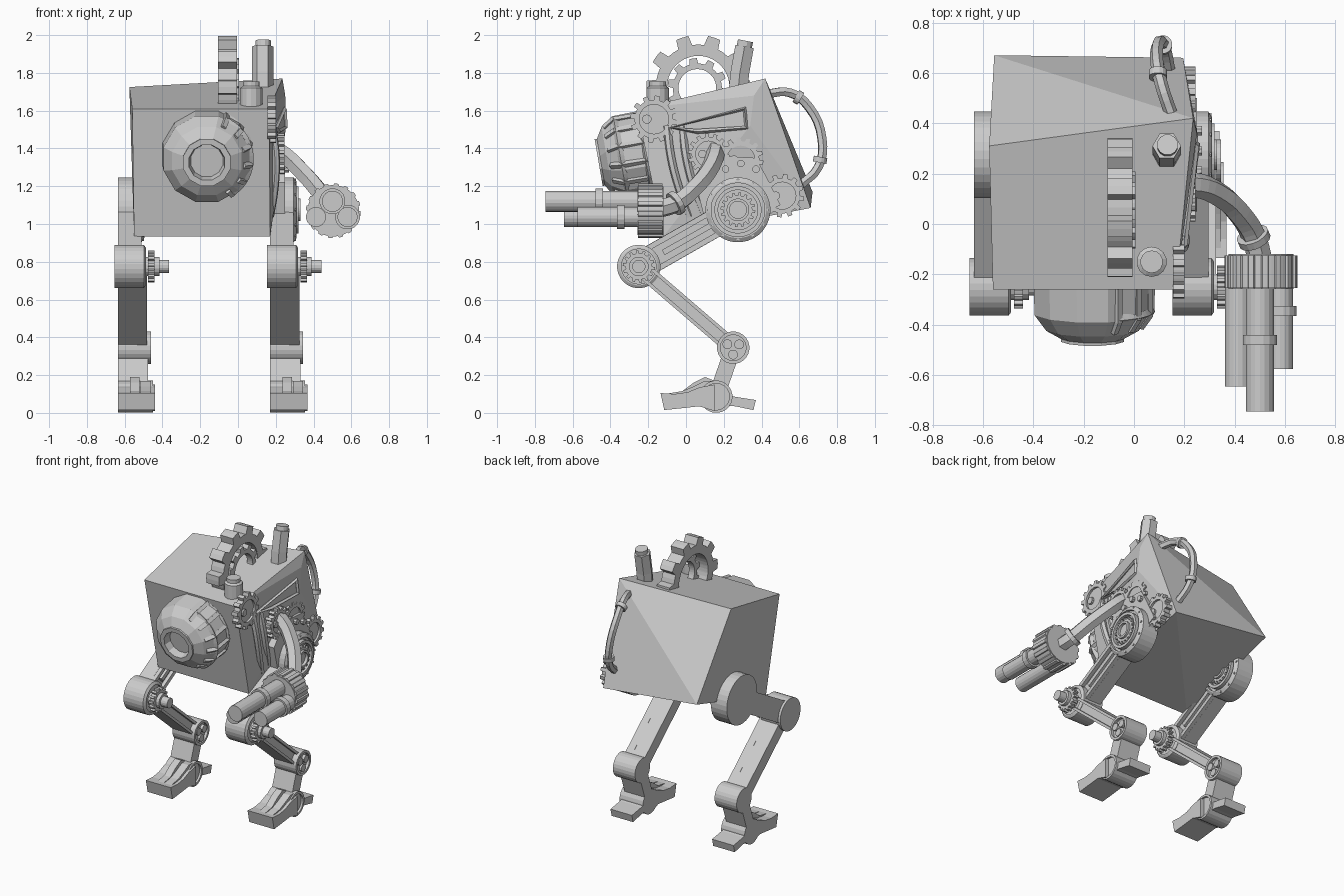
import bpy, bmesh, math
from mathutils import Vector

if "Cube" in bpy.data.objects:
    bpy.data.objects.remove(bpy.data.objects["Cube"])

def finish(name, bm):
    bmesh.ops.recalc_face_normals(bm, faces=bm.faces)
    me = bpy.data.meshes.new(name)
    bm.to_mesh(me)
    bm.free()
    ob = bpy.data.objects.new(name, me)
    bpy.context.collection.objects.link(ob)
    return ob

def frame(origin, axis):
    q = Vector(axis).to_track_quat('Z', 'Y')
    o = Vector(origin)
    return lambda a, r, t: o + q @ Vector((r * math.cos(a), r * math.sin(a), t))

def revolve(name, origin, axis, profile, n=24):
    """Solid of revolution, profile = (radius, distance along axis)."""
    bm, f = bmesh.new(), frame(origin, axis)
    rings = [[bm.verts.new(f((i + .5) * math.tau / n, r, t)) for i in range(n)] for r, t in profile]
    for a, b in zip(rings, rings[1:]):
        for i in range(n):
            j = (i + 1) % n
            bm.faces.new((a[i], a[j], b[j], b[i]))
    bm.faces.new(rings[0])
    bm.faces.new(rings[-1])
    return finish(name, bm)

def rod(name, p, q, r, n=16):
    d = Vector(q) - Vector(p)
    return revolve(name, p, d, [(r, 0), (r, d.length)], n)

def gear(name, origin, axis, depth, ro, rr, teeth, hole, phase=0):
    bm, f = bmesh.new(), frame(origin, axis)
    pts = []
    for k in range(teeth):
        for frac, r in ((0, rr), (.22, rr), (.45, rr), (.53, ro), (.72, ro), (.92, ro)):
            pts.append(((k + frac) * math.tau / teeth + phase, r))
    loops = [[bm.verts.new(f(a, r if out else hole, t)) for a, r in pts]
             for out, t in ((1, 0), (1, depth), (0, depth), (0, 0))]
    n = len(pts)
    for k in range(4):
        a, b = loops[k], loops[(k + 1) % 4]
        for i in range(n):
            j = (i + 1) % n
            bm.faces.new((a[i], a[j], b[j], b[i]))
    return finish(name, bm)

def prism(name, yz, x0, x1):
    bm = bmesh.new()
    a = [bm.verts.new((x0, y, z)) for y, z in yz]
    b = [bm.verts.new((x1, y, z)) for y, z in yz]
    bm.faces.new(a)
    bm.faces.new(b)
    for i in range(len(a)):
        j = (i + 1) % len(a)
        bm.faces.new((a[i], a[j], b[j], b[i]))
    return finish(name, bm)

def beam(name, p, q, w, x0, x1, off=0):
    p, q = Vector(p), Vector(q)
    d = (q - p).normalized()
    s = Vector((-d.y, d.x))
    h = s * w / 2
    p, q = p + s * off, q + s * off
    return prism(name, [p + h, q + h, q - h, p - h], x0, x1)

def tube(name, pts, r, res=1, cyclic=False, smooth=True):
    cu = bpy.data.curves.new(name, 'CURVE')
    cu.dimensions, cu.bevel_depth, cu.bevel_resolution = '3D', r, res
    cu.use_fill_caps, cu.resolution_u = True, 4
    sp = cu.splines.new('BEZIER')
    sp.bezier_points.add(len(pts) - 1)
    for b, p in zip(sp.bezier_points, pts):
        b.co = p
        b.handle_left_type = b.handle_right_type = 'AUTO' if smooth else 'VECTOR'
    sp.use_cyclic_u = cyclic
    ob = bpy.data.objects.new(name, cu)
    bpy.context.collection.objects.link(ob)
    bpy.ops.object.select_all(action='DESELECT')
    bpy.context.view_layer.objects.active = ob
    ob.select_set(True)
    bpy.ops.object.convert(target='MESH')
    for poly in bpy.context.object.data.polygons:
        poly.use_smooth = False

def collar(name, p, axis, r, w=.03):
    revolve(name, p, axis, [(r, -w / 2), (r, w / 2)], 16)

X, FRONT = (1, 0, 0), (0, -1, 0)

# Tilted hull with a faceted bulge on its right side
bm = bmesh.new()
for co in ((-.56, -.26, 1.61), (.165, -.26, 1.61), (.235, .42, 1.77), (-.575, .31, 1.725),
           (-.55, -.12, .935), (.17, -.12, .935), (.195, .66, 1.085), (-.555, .67, 1.17),
           (.255, .34, 1.52), (.25, .36, 1.68)):
    bm.verts.new(co)
bmesh.ops.convex_hull(bm, input=bm.verts)
bmesh.ops.dissolve_limit(bm, angle_limit=.1, verts=bm.verts, edges=bm.edges)
finish("hull", bm)

# Raised trim and bent strips on the right side
tube("side_window_frame", [(.2, -.08, 1.51), (.245, .31, 1.61), (.25, .32, 1.51), (.215, .06, 1.49)],
     .013, 0, True, False)
for k in range(2):
    y = -.1 + k * .08
    tube("side_strip", [(.18, y, 1.52), (.2, y + .02, 1.36), (.195, y + .06, 1.2), (.17, y + .12, 1.04)], .022)

# Head turret with recessed eye, ribs framing windows on its right side
AX = Vector((0, -.985, -.17)).normalized()
HO = Vector((-.165, -.145, 1.38))
SIDE = Vector((1, 0, 0))
UP = SIDE.cross(AX) * -1 if SIDE.cross(AX).z < 0 else SIDE.cross(AX)
revolve("head", HO, AX, [(.225, -.03), (.242, .06), (.238, .21), (.19, .275), (.13, .31), (.13, .322),
                         (.098, .322), (.088, .27)], 12)
def ray(deg):
    a = math.radians(deg)
    return SIDE * math.cos(a) + UP * math.sin(a)
for k in range(-2, 4):
    v = ray(k * 24 - 8)
    tube("head_rib", [HO + v * .232 + AX * t for t in (.02, .1, .21)] + [HO + v * .195 + AX * .26],
         .018, 0, False, False)
for t in (.07, .2):
    tube("head_band", [HO + AX * t + ray(d) * .23 for d in range(-56, 66, 24)], .018, 0)

# Roof gears and stacks
gear("roof_gear_large", (-.105, .065, 1.725), X, .1, .275, .225, 10, .165, math.radians(10))
gear("roof_gear_small", (-.04, .06, 1.72), X, .045, .158, .13, 10, .1)
tube("rear_stack", [(.13, .275, 1.7), (.13, .285, 1.8), (.13, .31, 1.94)], .057, 1, False, False)
rod("rear_stack_cap", (.133, .305, 1.92), (.133, .315, 1.97), .042, 12)
revolve("front_stack", (.07, -.15, 1.58), (0, 0, 1),
        [(.06, 0), (.06, .14), (.045, .15), (.045, .175)], 14)

# Rear hose
tube("rear_hose", [(.15, .43, 1.69), (.11, .55, 1.695), (.09, .65, 1.62), (.1, .72, 1.45),
                   (.12, .7, 1.3), (.14, .6, 1.2)], .026)
collar("rear_hose_collar", (.095, .595, 1.67), (0, .85, -.5), .037)
collar("rear_hose_collar", (.115, .71, 1.34), (0, -.2, -1), .037)

# Side gears and bolted hip plate
for y, z, x, r, n in ((-.17, 1.555, .155, .125, 12), (.12, 1.37, .2, .11, 14),
                      (.29, 1.34, .2, .12, 14), (.51, 1.15, .2, .115, 12)):
    gear("side_gear", (x, y, z), X, .045, r, r * .82, n, r * .62)
    revolve("side_gear_hub", (x, y, z), X, [(r * .64, 0), (r * .64, .03)], 20)
    rod("side_gear_pin", (x, y - r * .3, z), (x + .045, y - r * .3, z), r * .2, 10)
prism("hip_plate", [(.05, 1.22), (.17, 1.36), (.37, 1.35), (.42, 1.26), (.5, 1.1), (.3, 1.0), (.1, 1.02)], .16, .25)
for y, z in ((.21, 1.29), (.29, 1.32), (.37, 1.29)):
    rod("hip_plate_bolt", (.24, y, z), (.27, y, z), .02, 8)

# Gun arm
tube("gun_arm", [(.15, .15, 1.42), (.24, .155, 1.37), (.34, .115, 1.275), (.42, .04, 1.185),
                 (.475, -.05, 1.11), (.5, -.14, 1.08)], .05)
collar("gun_arm_collar", (.475, -.055, 1.11), (.35, -.8, -.5), .066)
gear("gun_drum", (.505, -.125, 1.07), FRONT, .13, .145, .136, 16, .04)
rod("gun_drum_core", (.505, -.12, 1.07), (.505, -.258, 1.07), .13, 24)
for x, z, end, band, r in ((.5, 1.12, .745, .46, .056), (.413, 1.037, .645, 0, .053),
                           (.58, 1.037, .575, .345, .053)):
    rod("gun_barrel", (x, -.24, z), (x, -end, z), r, 18)
    if band:
        collar("gun_barrel_band", (x, -band, z), FRONT, r + .013, .04)

# Two identical legs, the left one shifted along x
HIP, KNEE, ANKLE, FOOT = (.275, 1.075), (-.25, .775), (.25, .345), (.16, .086)
for side, dx in (("right", 0), ("left", -.806)):
    def at(p, x):
        return (x + dx, p[0], p[1])
    S = side + "_"
    a = .17 + dx
    revolve(S + "hip", at(HIP, .17), X, [(.172, 0), (.172, .125), (.15, .14), (.142, .14), (.142, .12), (.125, .12),
            (.125, .15), (.105, .15), (.105, .12), (.06, .12), (.06, .16), (.045, .16), (.045, .14)], 32)
    gear(S + "hip_gear", at(HIP, .285), X, .03, .092, .076, 16, .05)
    for k in range(12):
        c, s = math.cos(k * math.tau / 12), math.sin(k * math.tau / 12)
        p = (HIP[0] + .158 * c, HIP[1] + .158 * s)
        rod(S + "hip_bolt", at(p, .28), at(p, .308), .008, 6)
    # Thigh with rails
    beam(S + "thigh", HIP, KNEE, .15, a, a + .1)
    for off in (-.06, .06):
        beam(S + "thigh_rail", (.19, 1.026), KNEE, .028, a + .08, a + .125, off)
    beam(S + "thigh_piston", (.15, 1.003), (-.12, .849), .03, a + .08, a + .12)
    # Knee
    revolve(S + "knee", at(KNEE, .153), X, [(.115, 0), (.115, .155), (.1, .165), (.092, .165), (.092, .15)], 28)
    gear(S + "knee_gear", at(KNEE, .33), X, .035, .085, .07, 14, .03)
    rod(S + "knee_hub", at(KNEE, .3), at(KNEE, .39), .052)
    rod(S + "knee_axle", at(KNEE, .3), at(KNEE, .442), .035)
    # Shin with rails
    beam(S + "shin", KNEE, ANKLE, .085, a, a + .135)
    for off in (-.034, .034):
        beam(S + "shin_rail", KNEE, ANKLE, .018, a + .1, a + .155, off)
    # Ankle
    revolve(S + "ankle", at(ANKLE, .17), X, [(.086, 0), (.086, .175), (.068, .175), (.068, .155)], 24)
    for k in range(3):
        t = k * math.tau / 3 + .5
        p = (ANKLE[0] + .036 * math.cos(t), ANKLE[1] + .036 * math.sin(t))
        rod(S + "ankle_pin", at(p, .3), at(p, .345), .026, 12)
    # Foot
    beam(S + "foot_link", ANKLE, FOOT, .085, a, a + .16)
    revolve(S + "foot_joint", at(FOOT, .17), X, [(.086, 0), (.086, .185), (.07, .185), (.07, .17)], 24)
    prism(S + "toe", [(-.135, .105), (-.06, .1), (.01, .11), (.07, .135), (.15, .15), (.15, .01),
                      (.07, .035), (-.02, .025), (-.115, .015)], a, a + .197)
    for x0, x1, h in ((.235, .285, 0), (.29, .345, -.02)):
        prism(S + "toe_ridge", [(-.11, .1), (-.02, .115), (.04, .16 + h), (.1, .19 + h), (.15, .17), (.15, .06), (0, .06)],
              x0 + dx, x1 + dx)
    prism(S + "heel", [(.18, .11), (.26, .085), (.37, .068), (.357, .015), (.26, .035), (.18, .04)], a, a + .17)
